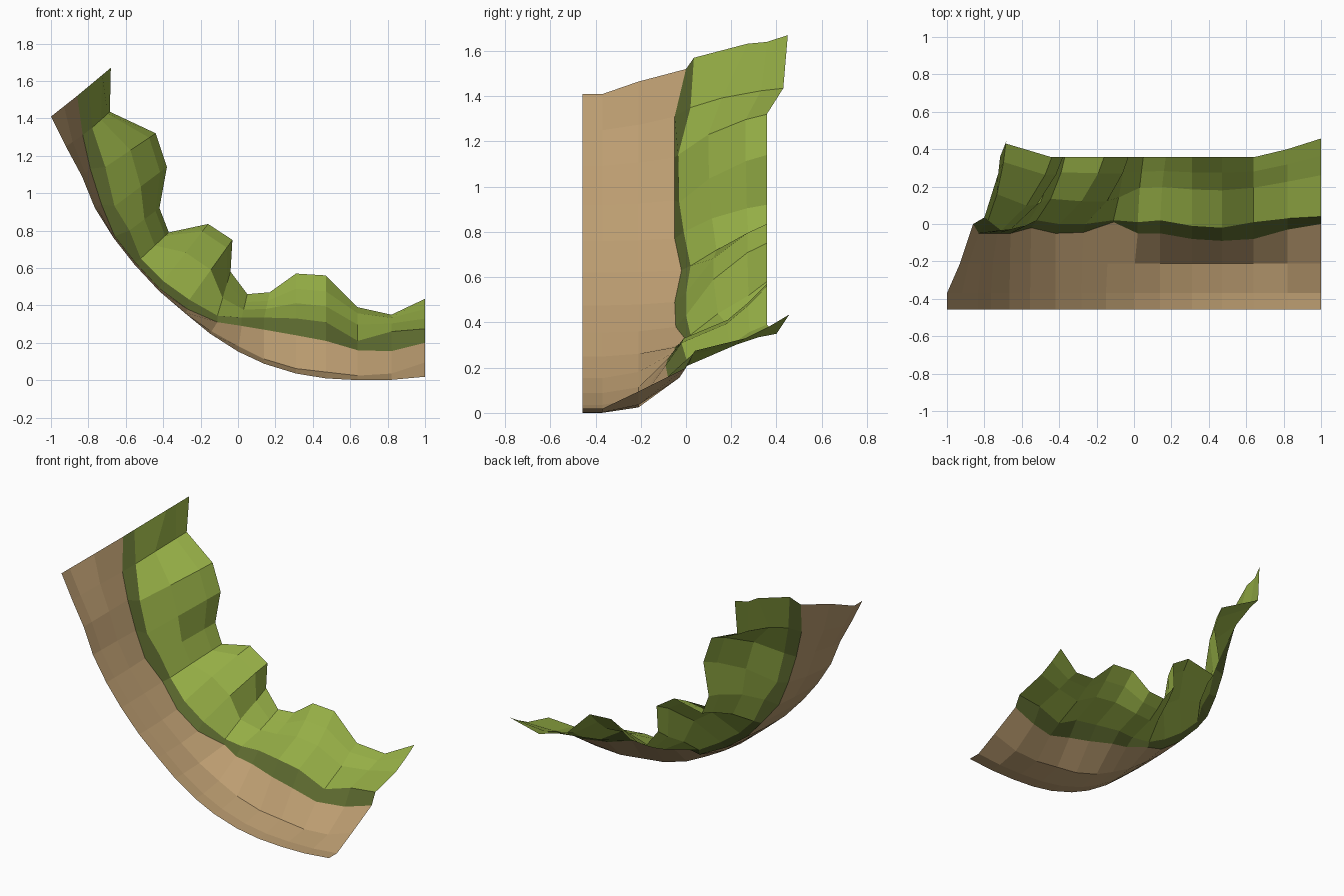
import bpy
from mathutils import Vector

if "Cube" in bpy.data.objects:
    bpy.data.objects.remove(bpy.data.objects["Cube"])


def material(name, srgb):
    lin = [((c / 255 + 0.055) / 1.055) ** 2.4 for c in srgb]
    m = bpy.data.materials.new(name)
    m.diffuse_color = (*lin, 1)
    m.use_nodes = True
    m.node_tree.nodes["Principled BSDF"].inputs["Base Color"].default_value = m.diffuse_color
    return m


def loft(name, rows, mat):
    """Single sheet of quads joining neighbouring rows, normals upward."""
    n = len(rows[0])
    verts = [p for r in rows for p in r]
    faces = [(j * n + i, j * n + i + 1, (j + 1) * n + i + 1, (j + 1) * n + i)
             for j in range(len(rows) - 1) for i in range(n - 1)]
    me = bpy.data.meshes.new(name)
    me.from_pydata(verts, [], faces)
    me.materials.append(mat)
    me.update()
    ob = bpy.data.objects.new(name, me)
    bpy.context.collection.objects.link(ob)
    return ob


def blend(a, b, txz, ty):
    return Vector((a.x + (b.x - a.x) * txz, a.y + (b.y - a.y) * ty,
                   a.z + (b.z - a.z) * txz))


# outer edge of the bank: a power curve in the front view
outer_x = [-1, -.92, -.835, -.765, -.665, -.555, -.42, -.28, -.15, 0,
           .14, .31, .47, .64, .82, 1]
outer = [Vector((x, -.457, .374 * abs(.7 - x) ** 2.5)) for x in outer_x]
for i, z in ((3, .92), (4, .76), (5, .62), (6, .475)):
    outer[i].z = z

# lower and upper edges of the turf lip
lip_low = [Vector(p) for p in (
    (-.86, 0, 1.52), (-.83, -.05, 1.31), (-.79, -.05, 1.13), (-.73, -.05, .94),
    (-.66, -.05, .77), (-.55, -.02, .63), (-.42, -.05, .49), (-.27, -.045, .38),
    (-.11, .01, .31), (.02, -.05, .29), (.14, -.05, .27), (.31, -.08, .24),
    (.47, -.09, .21), (.64, -.08, .16), (.82, -.03, .155), (1, 0, .20))]
lip_high = [Vector(p) for p in (
    (-.80, .035, 1.57), (-.78, .02, 1.35), (-.71, -.035, 1.14), (-.66, -.03, .93),
    (-.58, -.01, .80), (-.52, .02, .65), (-.40, 0, .53), (-.26, 0, .43),
    (-.11, .02, .345), (.02, .01, .335), (.14, .02, .335), (.31, -.01, .33),
    (.47, -.02, .31), (.64, .01, .21), (.82, .03, .26), (1, .04, .275))]

# lumpy back edge of the grass
crest_xz = ((-.68, 1.67), (-.685, 1.435), (-.44, 1.32), (-.38, 1.14),
            (-.42, .92), (-.37, .79), (-.16, .835), (-.03, .75), (-.04, .58),
            (.05, .46), (.17, .47), (.31, .57), (.47, .56), (.64, .39),
            (.82, .35), (1, .435))
crest_y = {0: .45, 1: .43, 14: .40, 15: .457}
crest = [Vector((x, crest_y.get(i, .357), z)) for i, (x, z) in enumerate(crest_xz)]

# inner rows of the dirt
flat = [Vector((p.x, -.37, p.z)) for p in outer]
ledge_t = [.5, .4, .4, .3, .3, .3, .25, .2, .2, .2, .14, .13, .17, .15, .22, .42]
ledge = [blend(a, b, t, .6) for a, b, t in zip(outer, lip_low, ledge_t)]
ledge = [Vector((p.x, -.21, p.z)) for p in ledge]


def swell(i):
    """How far the two inner grass rows have risen: (xz, y) for each row."""
    if i == 0:
        return (.62, .57), (.7, .78)
    if i < 8:                      # bulging lumps on the steep side
        return (.5, .34), (.87, .76)
    if i == 8:
        return (.4, .36), (.74, .76)
    if i in (13, 14):
        return (.48, .53), (.82, .78)
    return (.34, .53), (.66, .78)  # hollow on the low side


grass_a = [blend(a, b, *swell(i)[0]) for i, (a, b) in enumerate(zip(lip_high, crest))]
grass_b = [blend(a, b, *swell(i)[1]) for i, (a, b) in enumerate(zip(lip_high, crest))]

# parts
loft("dirt_slope", [outer, flat, ledge, lip_low], material("dirt brown", (188, 157, 113)))
loft("turf_lip", [lip_low, lip_high], material("dark green", (91, 104, 46)))
loft("grass_bank", [lip_high, grass_a, grass_b, crest], material("grass green", (150, 175, 70)))
